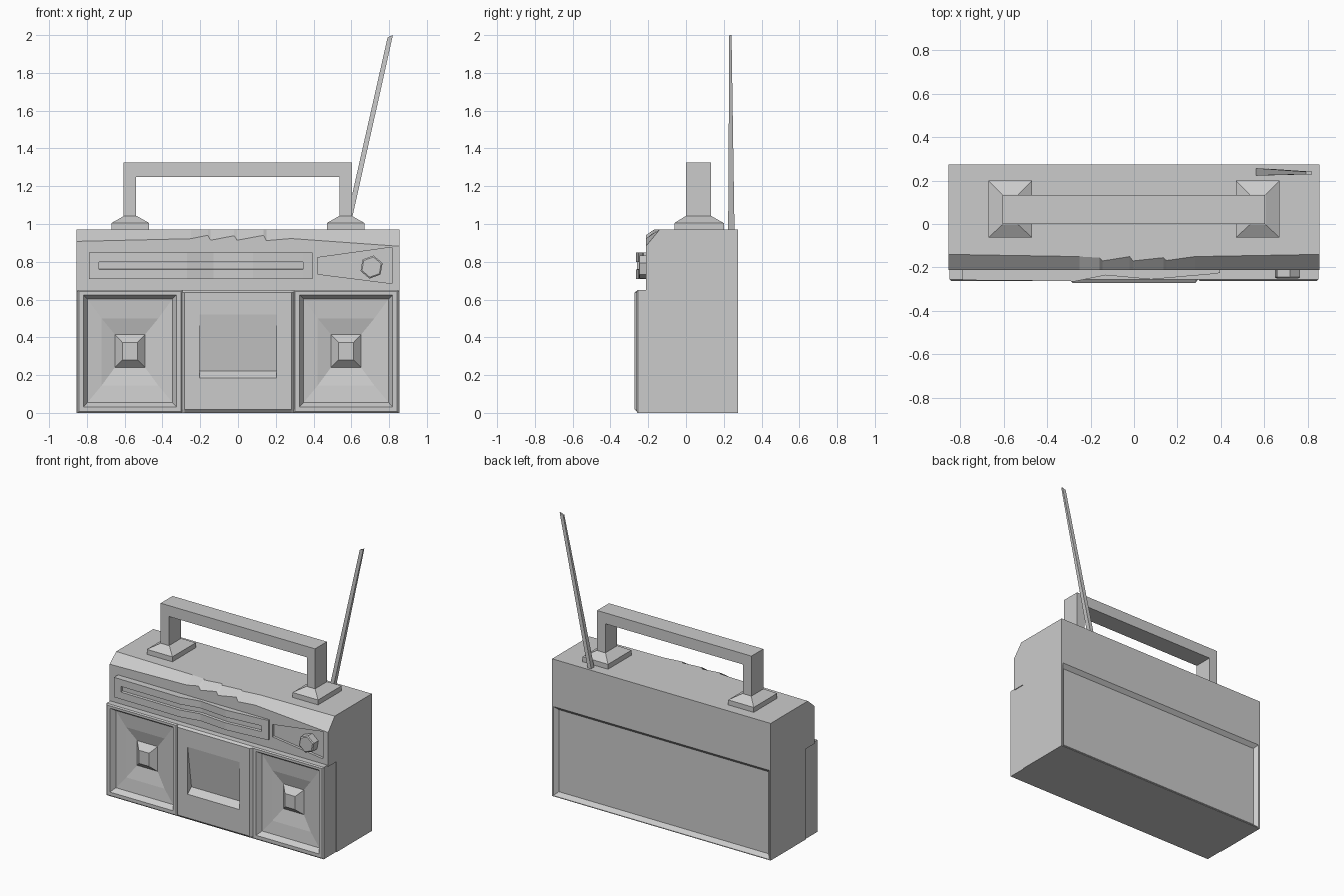
import bpy, bmesh, math
from mathutils import Vector

if "Cube" in bpy.data.objects:
    bpy.data.objects.remove(bpy.data.objects["Cube"])


def loft(name, rings):
    """Skin a list of equal-length point rings and cap both ends."""
    bm = bmesh.new()
    rows = [[bm.verts.new(p) for p in ring] for ring in rings]
    n = len(rows[0])
    for a, b in zip(rows, rows[1:]):
        for i in range(n):
            j = (i + 1) % n
            bm.faces.new((a[i], a[j], b[j], b[i]))
    bm.faces.new(rows[0])
    bm.faces.new(rows[-1])
    bmesh.ops.recalc_face_normals(bm, faces=bm.faces[:])
    mesh = bpy.data.meshes.new(name)
    bm.to_mesh(mesh)
    bm.free()
    obj = bpy.data.objects.new(name, mesh)
    bpy.context.collection.objects.link(obj)
    return obj


def rect_y(x0, x1, z0, z1, y, inset=0.0):
    """Rectangle facing the front at depth y."""
    x0, x1, z0, z1 = x0 + inset, x1 - inset, z0 + inset, z1 - inset
    return [(x0, y, z0), (x1, y, z0), (x1, y, z1), (x0, y, z1)]


def rect_z(x0, x1, y0, y1, z):
    return [(x0, y0, z), (x1, y0, z), (x1, y1, z), (x0, y1, z)]


def section(x, profile):
    """Side profile of (y, z) points placed at x."""
    return [(x, y, z) for y, z in profile]


def cut(obj, cutter):
    mod = obj.modifiers.new("cut", 'BOOLEAN')
    mod.operation = 'DIFFERENCE'
    mod.solver = 'EXACT'
    mod.object = cutter
    cutter.hide_render = True
    cutter.hide_viewport = True


# Case: side profile swept along x, with button notches in the top chamfer
stations = [(-0.855, .908, -.14), (-.25, .922, -.15), (-.16, .94, -.155), (-.145, .914, -.17),
            (-.02, .938, -.15), (-.005, .914, -.17), (.135, .94, -.155), (.15, .912, -.168),
            (.28, .923, -.15), (.855, .882, -.14)]
case = loft("case", [section(x, [(-.12, 0), (-.12, .64), (-.213, .64), (-.213, zf),
                                 (yb, .97), (.275, .97), (.275, 0)])
                     for x, zf, yb in stations])

# Sunken panel in the back
cut(case, loft("back_recess_cutter", [rect_y(-.885, .885, -.03, .67, .30, .04),
                                      rect_y(-.845, .845, .005, .635, .275),
                                      rect_y(-.845, .845, .005, .635, .25, .025)]))

# Sunken tapered dial panel at the front right
dial = [(.42, .735), (.815, .685), (.815, .877), (.42, .822)]
cut(case, loft("dial_recess_cutter", [[(x, y, z) for x, z in dial] for y in (-.24, -.195)]))

# Hexagonal tuning knob
knob = []
for y, r in ((-.19, .062), (-.245, .062), (-.25, .054)):
    knob.append([(.707 + r * math.cos(math.radians(60 * i + 20)), y,
                  .772 + r * math.sin(math.radians(60 * i + 20))) for i in range(6)])
loft("tuning_knob", knob)

# Wavy tuner strip with a long groove
wave = [(-.79, -.258, 0), (-.735, -.259, 0), (-.735, -.259, 1), (-.4, -.262, 1),
        (-.27, -.264, 1), (-.13, -.236, 1), (.08, -.255, 1), (.25, -.24, 1),
        (.345, -.232, 1), (.345, -.232, 0), (.395, -.226, 0)]
loft("tuner_strip", [section(x, [(-.2, .71), (y, .71), (y, .76), (y + .018 * g, .762),
                                 (y + .018 * g, .798), (y, .80), (y, .85), (-.2, .85)])
                     for x, y, g in wave])

# Speakers: frame, sunken cone and raised square dust cap
for side, cx in (("left", -.572), ("right", .572)):
    x0, x1 = cx - .278, cx + .278
    loft(side + "_speaker", [
        rect_y(x0, x1, 0, .65, -.12),
        rect_y(x0, x1, 0, .65, -.255),
        rect_y(x0, x1, 0, .65, -.262, .008),
        rect_y(cx - .247, cx + .247, .032, .625, -.262),
        rect_y(cx - .224, cx + .224, .056, .602, -.228),
        rect_y(cx - .15, cx + .15, .145, .50, -.218),
        rect_y(cx - .08, cx + .08, .24, .415, -.195),
        rect_y(cx - .04, cx + .04, .28, .373, -.235)])

# Cassette door with a ramped window that deepens downwards
door = []
for x, f, d in ((-.296, -.255, 0), (-.282, -.272, 0), (-.203, -.272, 0), (-.203, -.272, 1),
                (.203, -.272, 1), (.203, -.272, 0), (.282, -.272, 0), (.296, -.255, 0)):
    door.append(section(x, [(-.12, 0), (-.255, 0), (f, .018), (f, .185), (f + .042 * d, .222),
                            (f, .52), (f, .638), (-.255, .65), (-.12, .65)]))
loft("cassette_door", door)

# Carrying handle: an upside-down U of square section
outline = [(-.605, 1.0), (-.605, 1.325), (.603, 1.325), (.603, 1.0),
           (.538, 1.0), (.538, 1.248), (-.54, 1.248), (-.54, 1.0)]
loft("carrying_handle", [[(x, y, z) for x, z in outline] for y in (.0, .133)])

# Stepped handle feet
for side, s in (("left", -1), ("right", 1)):
    loft(side + "_handle_foot", [rect_z(s * .47, s * .67, -.062, .2, .96),
                                 rect_z(s * .47, s * .67, -.062, .2, 1.005),
                                 rect_z(s * .535, s * .605, -.002, .135, 1.042)])

# Tapered aerial
base, tip = Vector((.572, .24, .95)), Vector((.806, .235, 1.994))
loft("aerial", [[(c.x + a * .014, c.y + b * w, c.z - a * t)
                 for a, b in ((-1, -1), (1, -1), (1, 1), (-1, 1))]
                for c, w, t in ((base, .017, 0), (tip, .006, -.006))])
